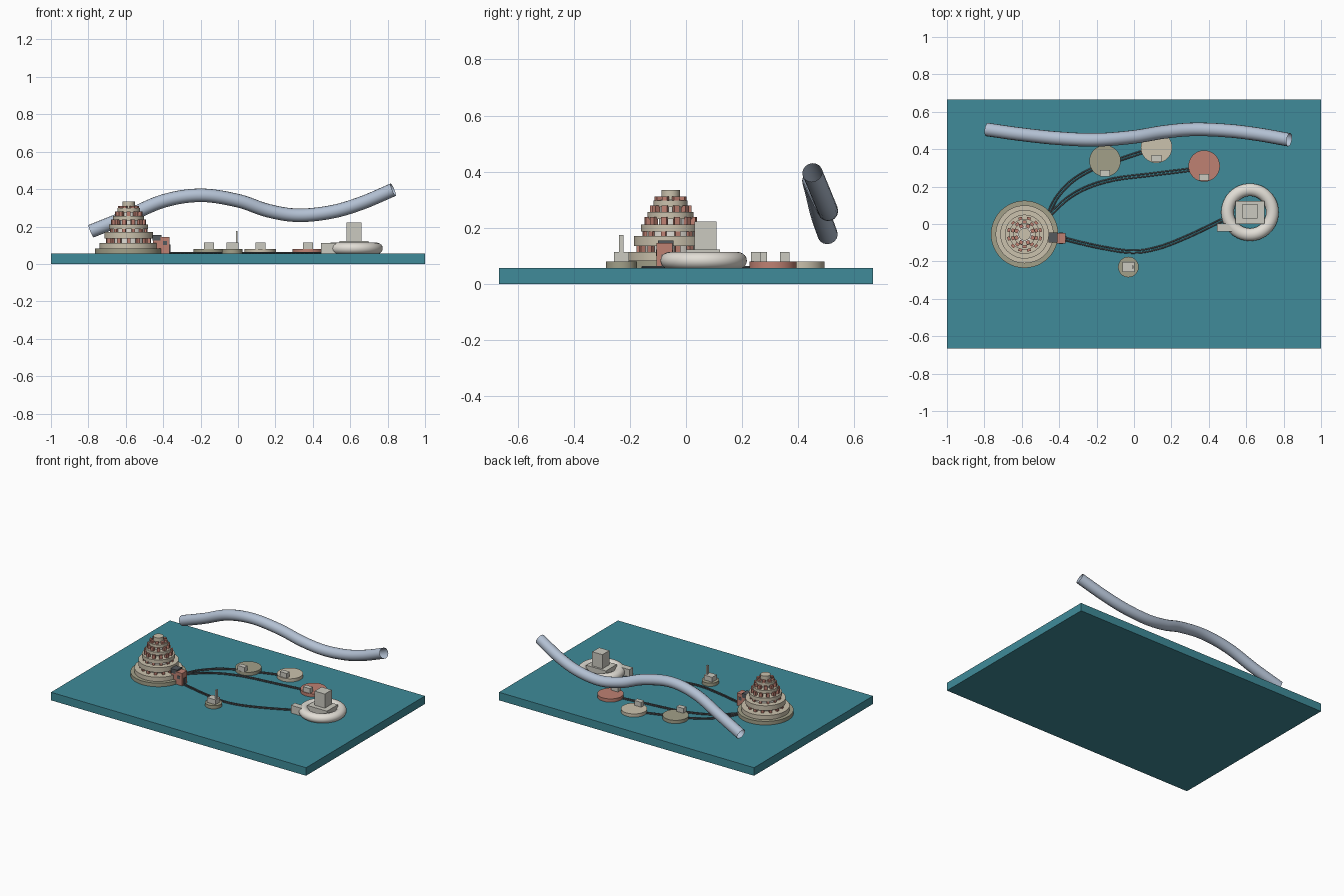
import bpy, bmesh, math
from mathutils import Vector, Matrix

if "Cube" in bpy.data.objects:
    bpy.data.objects.remove(bpy.data.objects["Cube"])


def mat(name, r, g, b):
    m = bpy.data.materials.new(name)
    m.diffuse_color = (r, g, b, 1)
    m.use_nodes = True
    m.node_tree.nodes["Principled BSDF"].inputs["Base Color"].default_value = m.diffuse_color
    return m


TEAL = mat("teal", .05, .26, .32)
SAND = mat("sand", .60, .54, .42)
OLIVE = mat("olive", .36, .35, .25)
ROSE = mat("rose", .52, .22, .17)
PALE = mat("pale", .76, .73, .67)
STONE = mat("stone", .60, .59, .53)
DARK = mat("dark", .09, .10, .11)
STEEL = mat("steel", .45, .53, .65)


def finish(name, bm, m, smooth=False):
    me = bpy.data.meshes.new(name)
    bm.to_mesh(me)
    bm.free()
    ob = bpy.data.objects.new(name, me)
    bpy.context.collection.objects.link(ob)
    me.materials.append(m)
    if smooth:
        bpy.ops.object.select_all(action='DESELECT')
        ob.select_set(True)
        bpy.context.view_layer.objects.active = ob
        bpy.ops.object.shade_smooth_by_angle()
    return ob


def box(name, x0, x1, y0, y1, z0, z1, m):
    bm = bmesh.new()
    M = Matrix.Translation(((x0+x1)/2, (y0+y1)/2, (z0+z1)/2)) @ \
        Matrix.Diagonal((x1-x0, y1-y0, z1-z0, 1))
    bmesh.ops.create_cube(bm, size=1, matrix=M)
    return finish(name, bm, m)


def disc(name, x, y, r, z0, z1, m, n=48):
    bm = bmesh.new()
    bmesh.ops.create_cone(bm, cap_ends=True, segments=n, radius1=r, radius2=r,
                          depth=z1-z0, matrix=Matrix.Translation((x, y, (z0+z1)/2)))
    return finish(name, bm, m, True)


def ring_of_blocks(name, x, y, r, z0, z1, w, n, m):
    bm = bmesh.new()
    for i in range(n):
        M = Matrix.Translation((x, y, (z0+z1)/2)) @ \
            Matrix.Rotation(math.tau*(i+.5)/n, 4, 'Z') @ \
            Matrix.Translation((r, 0, 0)) @ Matrix.Diagonal((w, w, z1-z0, 1))
        bmesh.ops.create_cube(bm, size=1, matrix=M)
    return finish(name, bm, m)


def smooth_path(pts, steps=8):
    # Catmull-Rom interpolation through the given points
    p = [Vector(q) for q in pts]
    p = [2*p[0]-p[1]] + p + [2*p[-1]-p[-2]]
    out = []
    for i in range(1, len(p)-2):
        a, b, c, d = p[i-1:i+3]
        for s in range(steps):
            t = s/steps
            out.append(.5*(2*b + (c-a)*t + (2*a-5*b+4*c-d)*t*t
                           + (3*b-a-3*c+d)*t**3))
    return out + [p[-2]]


def tube(name, path, r, m, res, caps):
    cu = bpy.data.curves.new(name, 'CURVE')
    cu.dimensions = '3D'
    cu.bevel_depth = r
    cu.bevel_resolution = res
    cu.use_fill_caps = caps
    sp = cu.splines.new('POLY')
    sp.points.add(len(path)-1)
    for q, v in zip(sp.points, path):
        q.co = (*v, 1)
    sp.use_smooth = True
    cu.materials.append(m)
    ob = bpy.data.objects.new(name, cu)
    bpy.context.collection.objects.link(ob)
    return ob


# Sea slab
G = .057
box("base_slab", -1, 1, -.666, .666, 0, G, TEAL)

# Tiered tower: stacked discs with pale core and rose pillars between
TX, TY = -.585, -.055
disc("tower_foot", TX, TY, .18, G, .083, OLIVE)
disc("tower_core", TX, TY, .09, .08, .19, PALE)
disc("tower_upper_core", TX, TY, .042, .19, .30, PALE)
tiers = [(.155, .083, .113), (.13, .135, .170), (.105, .187, .212),
         (.082, .232, .256), (.060, .274, .298)]
for i, (r, z0, z1) in enumerate(tiers):
    disc(f"tower_tier_{i+1}", TX, TY, r, z0, z1, SAND)
blocks = [(.112, .113, .135, .018, 14), (.092, .170, .195, .018, 12),
          (.084, .205, .238, .020, 12), (.064, .250, .280, .020, 10),
          (.047, .294, .311, .020, 8)]
for i, (r, z0, z1, w, n) in enumerate(blocks):
    ring_of_blocks(f"tower_pillars_{i+1}", TX, TY, r, z0, z1, w, n, ROSE)
disc("tower_cap", TX, TY, .033, .298, .335, SAND, 32)

# Gatehouse beside the tower
box("gate_block", -.455, -.41, -.10, -.045, .075, .125, ROSE)
box("gate_roof", -.457, -.408, -.10, -.045, .125, .155, DARK)
box("gate_front", -.415, -.365, -.105, -.048, G, .145, ROSE)
box("gate_window", -.402, -.380, -.107, -.046, .10, .122, DARK)
box("gate_door", -.37, -.362, -.088, -.064, G, .105, DARK)

# Ring building with central block
RX, RY = .62, .063
bm = bmesh.new()
N, K, R, r = 64, 20, .12, .034
grid = [[bm.verts.new((RX+(R+r*math.cos(b*math.tau/K))*math.cos(a*math.tau/N),
                       RY+(R+r*math.cos(b*math.tau/K))*math.sin(a*math.tau/N),
                       .083+.031*math.sin(b*math.tau/K)))
         for b in range(K)] for a in range(N)]
for a in range(N):
    for b in range(K):
        bm.faces.new((grid[a][b], grid[(a+1) % N][b],
                      grid[(a+1) % N][(b+1) % K], grid[a][(b+1) % K]))
finish("ring_building", bm, PALE, True)
box("ring_inner_block", .543, .697, .0, .122, G, .122, STONE)
box("ring_tower", .58, .66, .03, .108, .122, .222, STONE)
box("ring_entrance", .443, .523, -.04, .002, G, .112, STONE)

# Round plots, each with a small house at its front edge
plots = [("olive", -.155, .337, .084, OLIVE, .272), ("sand", .12, .41, .084, SAND, .352),
         ("rose", .375, .31, .084, ROSE, .249)]
for n, x, y, rad, m, hy in plots:
    disc(f"plot_{n}", x, y, rad, G, .08, m)
    box(f"house_{n}", x-.027, x+.027, hy-.017, hy+.017, .08, .114, STONE)

# Workshop with chimney
disc("workshop_plot", -.03, -.23, .055, G, .08, OLIVE)
box("workshop", -.062, .002, -.256, -.204, .08, .114, STONE)
box("workshop_chimney", -.012, -.002, -.239, -.222, .08, .175, STONE)

# Twin rails linking the places
Z = .06
rails = {
    "north": [(-.46, .05), (-.41, .145), (-.33, .23), (-.22, .295), (-.10, .337), (.06, .39)],
    "middle": [(-.45, .05), (-.35, .14), (-.24, .20), (-.1, .24), (.08, .263), (.30, .29)],
    "south": [(-.37, -.08), (-.2, -.12), (-.02, -.148), (.12, -.13), (.28, -.07), (.47, .02)]}
for n, pts in rails.items():
    path = smooth_path([(x, y, Z) for x, y in pts])
    for side, s in (("left", 1), ("right", -1)):
        off = []
        for i, v in enumerate(path):
            d = (path[min(i+1, len(path)-1)] - path[max(i-1, 0)]).normalized()
            off.append(v + Vector((-d.y, d.x, 0))*.007*s)
        tube(f"rail_{n}_{side}", off, .004, DARK, 1, True)

# Large floating pipe at the back
pipe = [(-.785, .505, .175), (-.6, .479, .25), (-.4, .458, .336), (-.2, .45, .367), (0, .466, .338),
        (.16, .492, .285), (.32, .506, .260), (.5, .499, .278), (.66, .480, .325), (.83, .45, .397)]
tube("back_pipe", smooth_path(pipe), .036, STEEL, 6, False)
